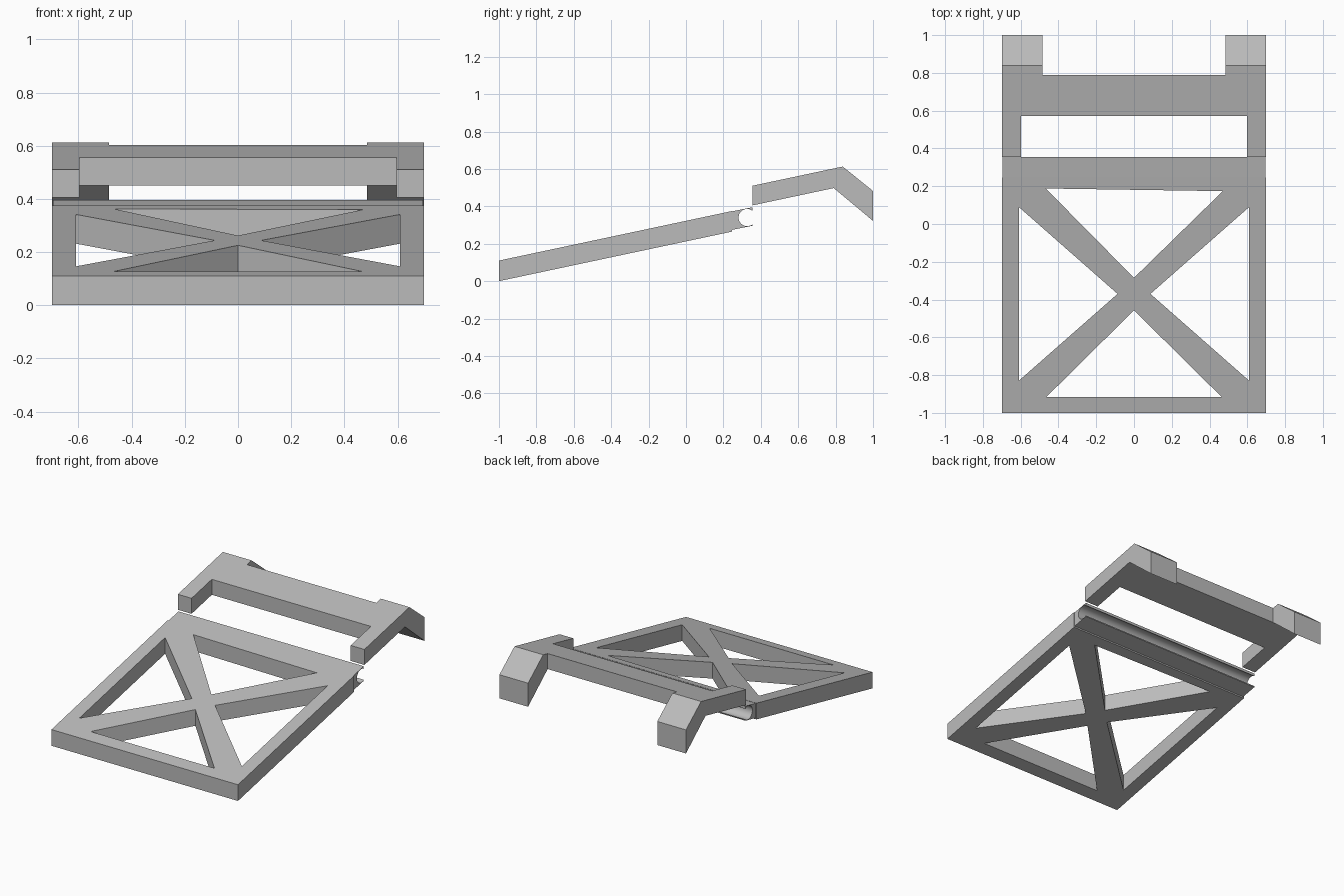
import bpy, bmesh, math

cube = bpy.data.objects.get("Cube")
if cube:
    bpy.data.objects.remove(cube, do_unlink=True)

GREY = (0.5, 0.5, 0.5, 1.0)
SLOPE = 0.2125
grey = bpy.data.materials.new("plain grey")
grey.use_nodes = True
grey.diffuse_color = GREY
grey.node_tree.nodes["Principled BSDF"].inputs["Base Color"].default_value = GREY


def finish(name, bm):
    bmesh.ops.recalc_face_normals(bm, faces=bm.faces[:])
    mesh = bpy.data.meshes.new(name)
    bm.to_mesh(mesh)
    bm.free()
    mesh.materials.append(grey)
    obj = bpy.data.objects.new(name, mesh)
    bpy.context.collection.objects.link(obj)
    return obj


def slab(name, polygons, bottom, top):
    """Solid over plan polygons, between two height functions of y."""
    bm = bmesh.new()
    cache = {}

    def vert(p):
        if p not in cache:
            cache[p] = bm.verts.new((p[0], p[1], bottom(p[1])))
        return cache[p]

    for poly in polygons:
        bm.faces.new([vert(p) for p in poly])
    new = bmesh.ops.extrude_face_region(bm, geom=bm.faces[:], use_keep_orig=True)
    for v in new["geom"]:
        if isinstance(v, bmesh.types.BMVert):
            v.co.z = top(v.co.y)
    return finish(name, bm)


# Sloping panel: four rails and a cross brace around triangular openings
corners = [(-0.7, -1.0), (0.7, -1.0), (0.7, 0.245), (-0.7, 0.245)]
openings = [  # start, end, apex; anticlockwise from the front
    ((-0.465, -0.917), (0.465, -0.917), (0.0, -0.457)),
    ((0.61, -0.83), (0.61, 0.09), (0.087, -0.37)),
    ((0.47, 0.174), (-0.467, 0.188), (0.0, -0.285)),
    ((-0.61, 0.09), (-0.61, -0.83), (-0.087, -0.37)),
]
plan = [[o[2] for o in openings]]
for i in range(4):
    j = (i + 1) % 4
    a, b, apex = openings[i]
    next_a, _, next_apex = openings[j]
    plan.append([corners[i], corners[j], b, a])        # rail
    plan.append([corners[j], next_a, b])               # corner
    plan.append([b, next_a, next_apex, apex])          # brace
slab("braced_panel", plan,
     lambda y: SLOPE * (y + 1), lambda y: SLOPE * (y + 1) + 0.11)

# Open hinge channel along the back of the panel
cy, cz, r = 0.327, 0.34, 0.046
half = math.acos((0.355 - cy) / r)
steps = 24
profile = [(0.245, 0.274), (0.355, 0.296)]
for k in range(steps + 1):
    t = -half - (2 * math.pi - 2 * half) * k / steps
    profile.append((cy + r * math.cos(t), cz + r * math.sin(t)))
profile += [(0.355, 0.395), (0.245, 0.373)]
bm = bmesh.new()
face = bm.faces.new([bm.verts.new((-0.695, y, z)) for y, z in profile])
new = bmesh.ops.extrude_face_region(bm, geom=[face], use_keep_orig=True)
bmesh.ops.translate(bm, vec=(1.39, 0, 0),
                    verts=[v for v in new["geom"] if isinstance(v, bmesh.types.BMVert)])
channel = finish("hinge_channel", bm)
bpy.ops.object.select_all(action="DESELECT")
channel.select_set(True)
bpy.context.view_layer.objects.active = channel
bpy.ops.object.shade_smooth_by_angle(angle=math.radians(30))

# Rear bracket: two arms, a crossbar and two bent hooks
xs = [-0.7, -0.597, -0.485, 0.485, 0.597, 0.7]
ys = [0.355, 0.572, 0.79, 0.838, 1.0]
cells = []
for i in range(5):
    for j in range(4):
        outer_arm = i in (0, 4)
        crossbar = j == 1
        hook = j >= 2 and i != 2
        if outer_arm or crossbar or hook:
            cells.append([(xs[i], ys[j]), (xs[i + 1], ys[j]),
                          (xs[i + 1], ys[j + 1]), (xs[i], ys[j + 1])])


def rise(z, y):
    return z + SLOPE * (y - ys[0])


def bracket_top(y):
    peak = rise(0.51, ys[3])
    return min(rise(0.51, y), peak + (0.482 - peak) * (y - ys[3]) / (1 - ys[3]))


def bracket_bottom(y):
    bend = rise(0.405, ys[2])
    return min(rise(0.405, y), bend + (0.322 - bend) * (y - ys[2]) / (1 - ys[2]))


slab("rear_bracket", cells, bracket_bottom, bracket_top)
